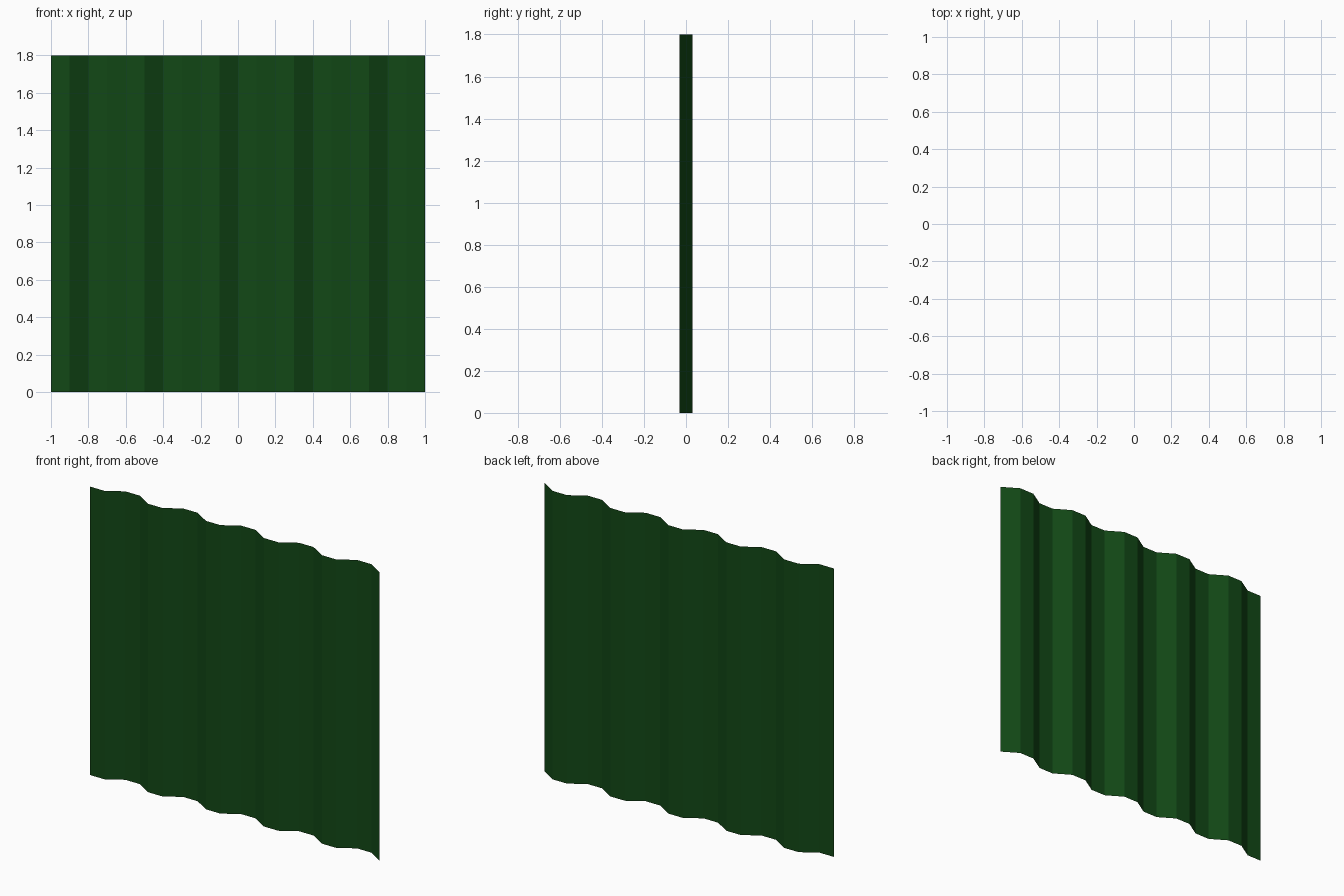
import bpy, bmesh

if "Cube" in bpy.data.objects:
    bpy.data.objects.remove(bpy.data.objects["Cube"])

# Trapezoidal corrugation: flats and slopes all 0.1 wide, five ribs
STEP, DEPTH, HEIGHT = 0.1, 0.031, 1.8
profile = [(-1 + i * STEP, DEPTH if i % 4 in (2, 3) else -DEPTH) for i in range(21)]

# Single sheet extruded upward from the profile
bm = bmesh.new()
verts = [bm.verts.new((x, y, 0)) for x, y in profile]
edges = [bm.edges.new(pair) for pair in zip(verts, verts[1:])]
top = bmesh.ops.extrude_edge_only(bm, edges=edges)["geom"]
bmesh.ops.translate(bm, vec=(0, 0, HEIGHT),
                    verts=[g for g in top if isinstance(g, bmesh.types.BMVert)])
bm.normal_update()
faces = list(bm.faces)
if faces[0].normal.y > 0:
    bmesh.ops.reverse_faces(bm, faces=faces)
mesh = bpy.data.meshes.new("corrugated_panel")
bm.to_mesh(mesh)
bm.free()

# Dark green paint
paint = bpy.data.materials.new("dark_green_paint")
paint.diffuse_color = (0.006, 0.065, 0.008, 1)
paint.use_nodes = True
paint.node_tree.nodes["Principled BSDF"].inputs["Base Color"].default_value = paint.diffuse_color
mesh.materials.append(paint)
panel = bpy.data.objects.new("corrugated_panel", mesh)
bpy.context.collection.objects.link(panel)
